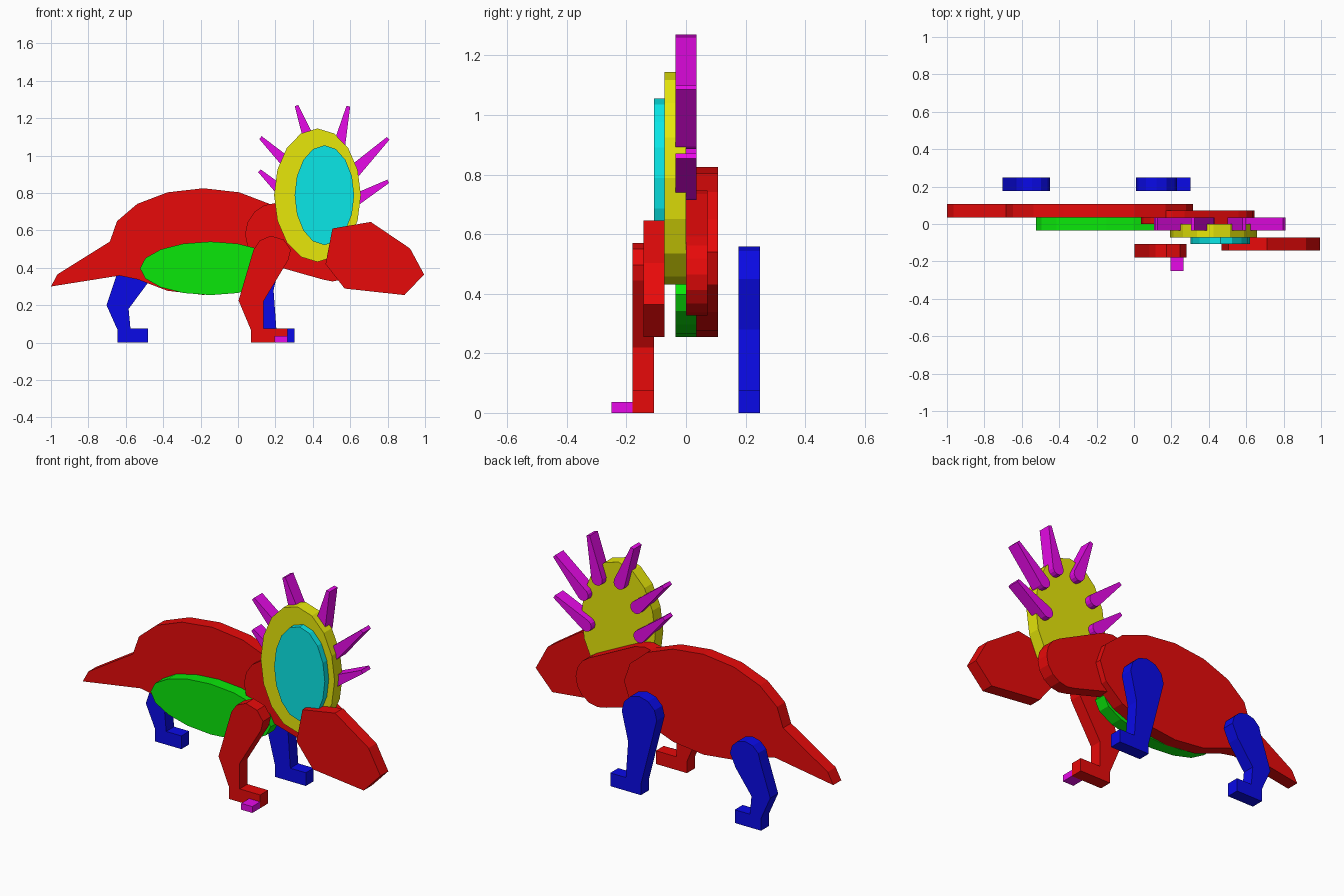
import bpy, bmesh, math
from mathutils import Vector

if "Cube" in bpy.data.objects:
    bpy.data.objects.remove(bpy.data.objects["Cube"])


def material(name, rgb):
    m = bpy.data.materials.new(name)
    m.diffuse_color = (*rgb, 1)
    m.use_nodes = True
    m.node_tree.nodes["Principled BSDF"].inputs["Base Color"].default_value = m.diffuse_color
    return m


HI, LO = 0.8, 0.003
RED = material("red", (HI, LO, LO))
GREEN = material("green", (LO, HI, LO))
BLUE = material("blue", (LO, LO, HI))
YELLOW = material("yellow", (HI, HI, LO))
CYAN = material("cyan", (LO, HI, HI))
MAGENTA = material("magenta", (HI, LO, HI))


def arc(cx, cz, rx, rz, start=0, end=337.5, step=22.5):
    """Points of an elliptical arc, angles in degrees."""
    n = round(abs(end - start) / step)
    angles = [math.radians(start + (end - start) * i / n) for i in range(n + 1)]
    return [(cx + rx * math.cos(a), cz + rz * math.sin(a)) for a in angles]


def plate(name, points, y0, y1, mat):
    """Flat board cut from an x-z profile."""
    bm = bmesh.new()
    face = bm.faces.new([bm.verts.new((x, y0, z)) for x, z in points])
    ext = bmesh.ops.extrude_face_region(bm, geom=[face])
    verts = [g for g in ext["geom"] if isinstance(g, bmesh.types.BMVert)]
    bmesh.ops.translate(bm, verts=verts, vec=(0, y1 - y0, 0))
    bmesh.ops.recalc_face_normals(bm, faces=bm.faces)
    mesh = bpy.data.meshes.new(name)
    bm.to_mesh(mesh)
    bm.free()
    mesh.materials.append(mat)
    obj = bpy.data.objects.new(name, mesh)
    bpy.context.collection.objects.link(obj)


# Body: ellipse with a tail in place of its rear
body = arc(-0.185, 0.54, 0.5, 0.285, -135, 180)
plate("body_and_tail", body + [(-0.965, 0.365), (-1.0, 0.30), (-0.635, 0.358)],
      0.035, 0.107, RED)

# Belly and neck
plate("belly", arc(-0.147, 0.397, 0.377, 0.143), -0.036, 0.036, GREEN)
neck = (arc(0.205, 0.58, 0.167, 0.167, 67.5, 247.5)
        + arc(0.505, 0.465, 0.138, 0.138, -112.5, 67.5))
plate("neck", neck, 0.0, 0.072, RED)

# Frill and its inner panel
plate("frill", arc(0.425, 0.788, 0.232, 0.357), -0.072, 0.0, YELLOW)
plate("frill_panel", arc(0.462, 0.788, 0.159, 0.267), -0.108, -0.036, CYAN)

# Head
plate("head", [(0.505, 0.61), (0.71, 0.645), (0.92, 0.503), (0.995, 0.364),
               (0.89, 0.254), (0.57, 0.289), (0.468, 0.42)],
      -0.143, -0.072, RED)

# Near front leg with its claw
plate("near_front_leg",
      [(0.07, 0), (0.265, 0), (0.265, 0.075), (0.136, 0.075), (0.136, 0.22),
       (0.27, 0.444), (0.282, 0.497), (0.245, 0.55), (0.175, 0.571),
       (0.115, 0.545), (0.083, 0.497), (0.003, 0.225), (0.07, 0.065)],
      -0.179, -0.108, RED)
plate("claw", [(0.195, 0), (0.265, 0), (0.265, 0.036), (0.195, 0.036)],
      -0.25, -0.179, MAGENTA)

# Far legs
plate("far_front_leg",
      [(0.11, 0), (0.302, 0), (0.302, 0.075), (0.205, 0.075), (0.19, 0.28)]
      + arc(0.12, 0.45, 0.11, 0.108, 0, 180, 30) + [(0.11, 0.06)],
      0.177, 0.248, BLUE)
plate("far_hind_leg",
      [(-0.645, 0), (-0.48, 0), (-0.48, 0.075), (-0.575, 0.075),
       (-0.585, 0.18), (-0.485, 0.315)]
      + arc(-0.545, 0.39, 0.095, 0.09, 0, 180, 30)
      + [(-0.703, 0.20), (-0.645, 0.07)],
      0.177, 0.248, BLUE)

# Frill spikes: blunt tip, rounded base; (tip, base) pairs
spikes = [((0.313, 1.267), (0.395, 1.045)), ((0.59, 1.264), (0.535, 1.03)),
          ((0.803, 1.092), (0.625, 0.92)), ((0.803, 0.862), (0.605, 0.75)),
          ((0.12, 1.096), (0.29, 0.935)), ((0.115, 0.918), (0.27, 0.775))]
for i, (tip, base) in enumerate(spikes):
    t, b = Vector(tip), Vector(base)
    d = (t - b).normalized()
    side = Vector((-d.y, d.x))
    heading = math.degrees(math.atan2(d.y, d.x))
    cap = arc(b.x, b.y, 0.035, 0.035, heading + 90, heading + 270, 30)
    ends = [tuple(t - side * 0.01), tuple(t + side * 0.01)]
    plate(f"frill_spike_{i + 1}", ends + cap, -0.036, 0.036, MAGENTA)
